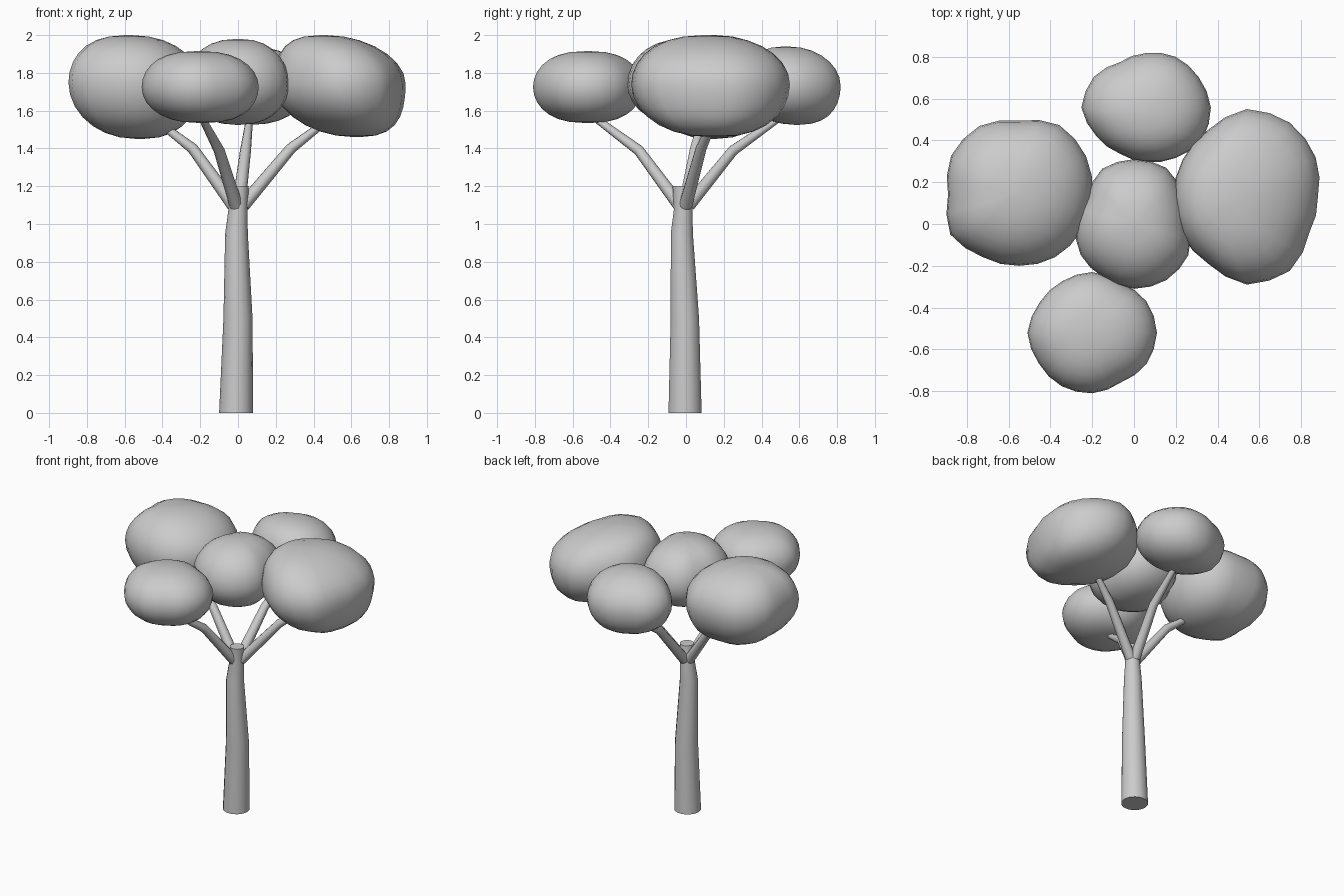
import bpy, bmesh, math
from mathutils import Vector

if "Cube" in bpy.data.objects:
    bpy.data.objects.remove(bpy.data.objects["Cube"], do_unlink=True)

GREY = (0.6, 0.6, 0.6, 1)
grey = bpy.data.materials.new("plain grey")
grey.use_nodes = True
grey.diffuse_color = GREY
grey.node_tree.nodes["Principled BSDF"].inputs["Base Color"].default_value = GREY


def skin(name, rings, angle):
    """Join equal rings of points into a closed, capped, smooth surface."""
    bm = bmesh.new()
    rows = [[bm.verts.new(p) for p in ring] for ring in rings]
    for a, b in zip(rows, rows[1:]):
        for i in range(len(a)):
            j = (i + 1) % len(a)
            bm.faces.new((a[i], a[j], b[j], b[i]))
    bm.faces.new(rows[0][::-1])
    bm.faces.new(rows[-1])
    bmesh.ops.recalc_face_normals(bm, faces=bm.faces)
    mesh = bpy.data.meshes.new(name)
    bm.to_mesh(mesh)
    bm.free()
    mesh.materials.append(grey)
    obj = bpy.data.objects.new(name, mesh)
    bpy.context.collection.objects.link(obj)
    bpy.ops.object.select_all(action="DESELECT")
    obj.select_set(True)
    bpy.context.view_layer.objects.active = obj
    bpy.ops.object.shade_smooth_by_angle(angle=math.radians(angle))
    return obj


def limb(name, path, sides=12, level=False):
    """Tapered tube through (x, y, z, radius) stations."""
    pts = [Vector(p[:3]) for p in path]
    rings = []
    for k, (p, station) in enumerate(zip(pts, path)):
        along = pts[min(k + 1, len(pts) - 1)] - pts[max(k - 1, 0)]
        if level:
            along = Vector((0, 0, 1))
        turn = Vector((0, 0, 1)).rotation_difference(along)
        ring = []
        for i in range(sides):
            t = math.tau * i / sides
            ring.append(p + turn @ Vector((math.cos(t), math.sin(t), 0)) * station[3])
        rings.append(ring)
    return skin(name, rings, 50)


def crown(name, centre, low, high, waist, radii, lean=(0, 0), full=0.85, sides=24, rows=14):
    """Lumpy leaf cloud: plan radii every 30 degrees, rounded between low and high."""
    def reach(t):
        f = t / math.tau * len(radii)
        i = int(f)
        w = (1 - math.cos((f - i) * math.pi)) / 2
        return radii[i % len(radii)] * (1 - w) + radii[(i + 1) % len(radii)] * w

    rings = []
    for k in range(rows + 1):
        lat = math.pi * (k / rows - 0.5) * 0.985
        s = math.sin(lat)
        z = waist + s * (high - waist if s > 0 else waist - low)
        size = math.cos(lat) ** full
        ring = []
        for i in range(sides):
            t = math.tau * i / sides
            r = reach(t) * size
            ring.append((centre[0] + lean[0] * s * abs(s) + r * math.cos(t),
                         centre[1] + lean[1] * s * abs(s) + r * math.sin(t), z))
        rings.append(ring)
    return skin(name, rings, 80)


# Trunk, slightly crooked
limb("trunk", [(-.01, -.005, 0, .09), (0, -.006, .5, .077), (-.008, -.022, .95, .06),
               (0, -.015, 1.08, .05), (.01, -.025, 1.2, .047)], 14, True)

# Four branches, each bending outward into its crown
BRANCHES = {
    "left_branch": [(.28, .08, 1.4), (.45, .14, 1.53)],
    "right_branch": [(-.24, .05, 1.4), (-.41, .08, 1.53)],
    "front_branch": [(-.1, -.25, 1.39), (-.19, -.48, 1.56)],
    "back_branch": [(.04, .25, 1.39), (.06, .48, 1.55)],
}
for name, (bend, tip) in BRANCHES.items():
    root = (bend[0] * .1, bend[1] * .1 - .01, 1.1)
    limb(name, [root + (.036,), bend + (.029,), tip + (.019,)], 10)

# Leaf crowns
crown("left_crown", (.54, .13), 1.46, 2, 1.74,
      [.34, .38, .41, .42, .37, .355, .35, .36, .37, .42, .41, .345], (-.09, -.02))
crown("right_crown", (-.55, .14), 1.45, 2, 1.75,
      [.35, .37, .385, .355, .38, .375, .34, .38, .345, .34, .345, .345], (-.03, 0))
crown("middle_crown", (0, 0), 1.525, 1.98, 1.74,
      [.26, .27, .31, .31, .305, .26, .28, .295, .295, .31, .31, .3])
crown("back_crown", (.058, .558), 1.525, 1.94, 1.73,
      [.31, .29, .28, .26, .25, .29, .31, .275, .255, .26, .28, .31], (0, -.03))
crown("front_crown", (-.2, -.52), 1.535, 1.915, 1.725,
      [.31, .3, .275, .29, .285, .29, .31, .295, .295, .29, .275, .3], (-.01, 0), .78)
